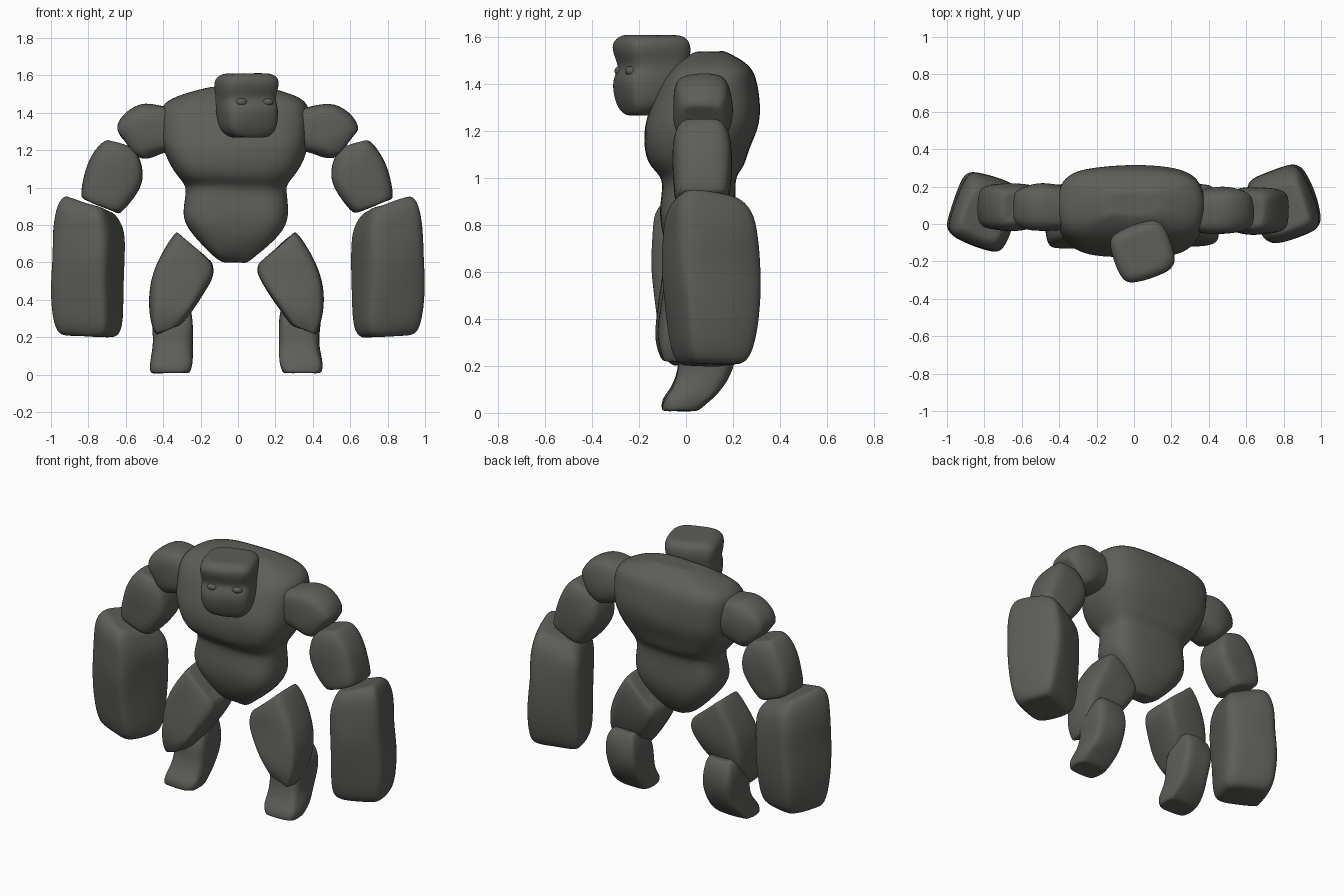
import bpy, bmesh, math, random

random.seed(4)
stone = bpy.data.materials.new("dark stone")
stone.diffuse_color = (0.11, 0.112, 0.1, 1)


def finish(ob):
    ob.data.materials.append(stone)
    for p in ob.data.polygons:
        p.use_smooth = True


def boulder(name, rings, n=3.5, yaw=0, pivot=(0, 0), side=1, shift=(0, 0), rough=0.008,
            count=16, cap=0.8):
    """Loft squarish rings (x, y, z, half width, half depth, tilt, back slope) into a rock."""
    rings = [tuple(r) + (0,) * (7 - len(r)) for r in rings]
    shrink = lambda r: r[:3] + (r[3] * cap, r[4] * cap) + r[5:]
    rings = [shrink(rings[0])] + rings + [shrink(rings[-1])]
    ca, sa = math.cos(math.radians(yaw)), math.sin(math.radians(yaw))
    bm = bmesh.new()
    loops = []
    for x, y, z, rx, ry, tilt, slope in rings:
        t = math.radians(tilt)
        loop = []
        for i in range(count):
            a = 2 * math.pi * i / count
            c, s = math.cos(a), math.sin(a)
            u = math.copysign(abs(c) ** (2 / n), c) * rx
            v = math.copysign(abs(s) ** (2 / n), s) * ry
            px = x + u * math.cos(t) - pivot[0]
            py = y + v - pivot[1]
            pz = z + u * math.sin(t) + v * slope
            qx = pivot[0] + px * ca - py * sa
            qy = pivot[1] + px * sa + py * ca
            j = [random.uniform(-rough, rough) for _ in range(3)]
            loop.append(bm.verts.new((side * qx + shift[0] + j[0],
                                      qy + shift[1] + j[1], pz + j[2] * 0.5)))
        loops.append(loop)
    for a, b in zip(loops, loops[1:]):
        for i in range(count):
            k = (i + 1) % count
            bm.faces.new((a[i], a[k], b[k], b[i]))
    bm.faces.new(loops[0])
    bm.faces.new(loops[-1])
    bmesh.ops.recalc_face_normals(bm, faces=bm.faces)
    me = bpy.data.meshes.new(name)
    bm.to_mesh(me)
    bm.free()
    ob = bpy.data.objects.new(name, me)
    bpy.context.collection.objects.link(ob)
    finish(ob)
    m = ob.modifiers.new("rounding", "SUBSURF")
    m.levels = m.render_levels = 2
    return ob


# Torso: tapering belly, then a broad chest leaning back at the shoulders
boulder("torso", [
    (-0.015, 0.06, 0.60, 0.065, 0.05, 0), (-0.015, 0.055, 0.635, 0.12, 0.095, 0),
    (-0.01, 0.05, 0.71, 0.20, 0.135, 0), (-0.01, 0.05, 0.79, 0.27, 0.16, 0),
    (-0.012, 0.05, 0.87, 0.292, 0.162, 0), (-0.01, 0.055, 0.97, 0.27, 0.155, 0),
    (-0.01, 0.055, 1.015, 0.275, 0.165, 0), (-0.012, 0.04, 1.055, 0.31, 0.21, 0),
    (-0.015, 0.045, 1.13, 0.36, 0.232, 0), (-0.015, 0.065, 1.22, 0.395, 0.25, 0),
    (-0.015, 0.08, 1.31, 0.402, 0.238, 0), (-0.015, 0.095, 1.40, 0.405, 0.212, 0),
    (-0.015, 0.108, 1.465, 0.385, 0.18, 0), (0.0, 0.113, 1.51, 0.265, 0.125, 0),
    (0.0, 0.11, 1.54, 0.15, 0.07, 0)], n=3.2)

# Head, turned a little to one side, with heavy brow and eyes
boulder("head", [
    (0.045, -0.185, 1.268, 0.095, 0.07, 0), (0.045, -0.17, 1.30, 0.142, 0.11, 0),
    (0.045, -0.16, 1.37, 0.158, 0.138, 0), (0.043, -0.153, 1.43, 0.158, 0.148, 0),
    (0.04, -0.14, 1.47, 0.15, 0.132, 0), (0.04, -0.143, 1.51, 0.157, 0.143, 0),
    (0.043, -0.15, 1.56, 0.165, 0.154, 0), (0.045, -0.15, 1.595, 0.15, 0.14, 0),
    (0.045, -0.15, 1.61, 0.115, 0.11, 0)],
    n=3.8, yaw=19, pivot=(0.04, -0.14), rough=0.004)
for label, ex, ey in (("right", 0.02, -0.284), ("left", 0.16, -0.238)):
    bpy.ops.mesh.primitive_uv_sphere_add(segments=16, ring_count=10, location=(ex, ey, 1.457))
    eye = bpy.context.object
    eye.name = label + "_eye"
    eye.scale = (0.031, 0.02, 0.02)
    eye.rotation_euler.z = math.radians(19)
    finish(eye)

# Arms and legs, the same on both sides with small shifts
for label, s, dx, arm_dy, fist_dy in (("left", 1, 0, 0.0, 0.0), ("right", -1, -0.01, 0.02, -0.04)):
    boulder(label + "_shoulder", [
        (0.33, 0.065, 1.31, 0.115, 0.11, 90), (0.40, 0.065, 1.31, 0.13, 0.125, 88),
        (0.48, 0.07, 1.31, 0.155, 0.13, 78), (0.555, 0.07, 1.268, 0.135, 0.12, 61),
        (0.59, 0.07, 1.24, 0.095, 0.095, 54)], n=3.2, side=s, shift=(dx, arm_dy))
    boulder(label + "_upper_arm", [
        (0.62, 0.07, 1.235, 0.075, 0.09, 16), (0.62, 0.07, 1.19, 0.12, 0.12, 19),
        (0.64, 0.07, 1.09, 0.162, 0.13, 20), (0.685, 0.07, 0.99, 0.148, 0.125, 21),
        (0.725, 0.07, 0.90, 0.118, 0.115, 22)], n=3.6, side=s, shift=(dx, arm_dy))
    boulder(label + "_forearm", [
        (0.80, 0.11, 0.205, 0.135, 0.11, 3), (0.80, 0.11, 0.245, 0.17, 0.155, 3),
        (0.81, 0.115, 0.45, 0.177, 0.185, 0), (0.795, 0.105, 0.62, 0.167, 0.196, 2),
        (0.795, 0.105, 0.76, 0.17, 0.193, 5, -0.05), (0.79, 0.10, 0.86, 0.152, 0.178, 15, -0.13),
        (0.79, 0.09, 0.91, 0.12, 0.125, 17, -0.16)],
        n=4.6, yaw=20, pivot=(0.80, 0.11), side=s, shift=(0.0, fist_dy))
    boulder(label + "_thigh", [
        (0.21, 0.06, 0.68, 0.135, 0.12, 41), (0.23, 0.055, 0.625, 0.152, 0.135, 32),
        (0.285, 0.04, 0.52, 0.165, 0.14, 10), (0.32, 0.015, 0.40, 0.142, 0.135, -4),
        (0.335, -0.015, 0.31, 0.118, 0.11, -18), (0.352, -0.035, 0.24, 0.07, 0.065, -22)],
        n=4.5, side=s, shift=(dx * 2, fist_dy * 0.3), cap=0.88)
    boulder(label + "_shin_and_foot", [
        (0.325, 0.12, 0.41, 0.08, 0.06, 0), (0.33, 0.11, 0.36, 0.105, 0.10, 0),
        (0.33, 0.095, 0.27, 0.115, 0.125, 0), (0.325, 0.085, 0.19, 0.108, 0.115, 0),
        (0.33, 0.05, 0.11, 0.112, 0.11, 0), (0.34, 0.005, 0.06, 0.118, 0.11, 0),
        (0.34, -0.025, 0.008, 0.108, 0.08, 0)], n=4, side=s, shift=(dx * 2, 0))
